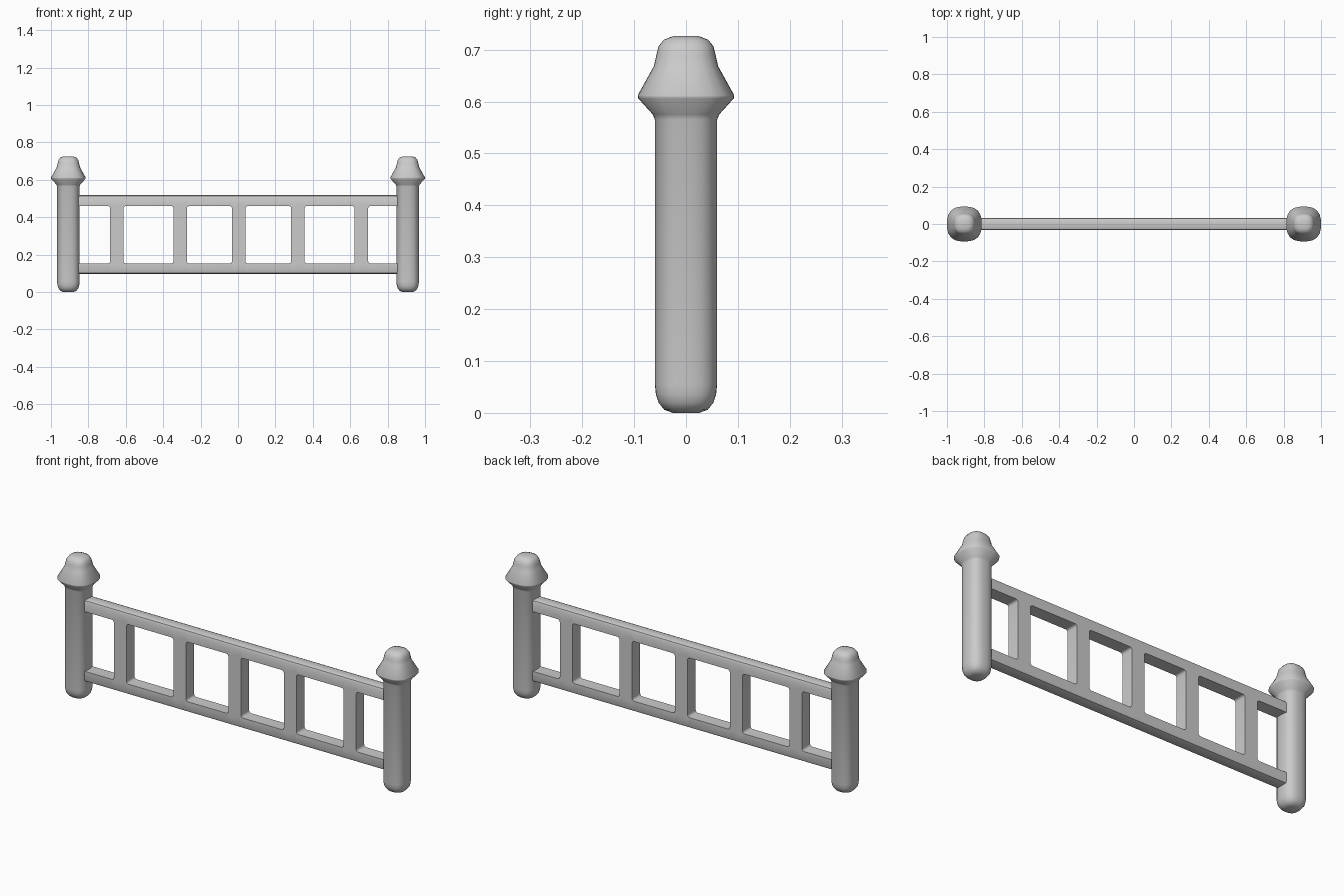
import bpy, bmesh, math

if "Cube" in bpy.data.objects:
    bpy.data.objects.remove(bpy.data.objects["Cube"])


def finish(name, bm, angle):
    bmesh.ops.recalc_face_normals(bm, faces=bm.faces)
    me = bpy.data.meshes.new(name)
    bm.to_mesh(me)
    bm.free()
    ob = bpy.data.objects.new(name, me)
    bpy.context.collection.objects.link(ob)
    bpy.ops.object.select_all(action='DESELECT')
    ob.select_set(True)
    bpy.context.view_layer.objects.active = ob
    bpy.ops.object.shade_smooth_by_angle(angle=math.radians(angle))
    return ob


# Posts: rounded-square section swept up a profile of (half width, height)
PROFILE = [(0.025, 0.0), (0.042, 0.006), (0.053, 0.02), (0.058, 0.036), (0.06, 0.055),
           (0.06, 0.565), (0.064, 0.575), (0.092, 0.606), (0.093, 0.612),
           (0.062, 0.668), (0.057, 0.69), (0.053, 0.706), (0.043, 0.719), (0.025, 0.726)]
SIDES, POWER = 24, 2.7


def post(name, x):
    bm = bmesh.new()
    rings = []
    for r, z in PROFILE:
        ring = []
        for i in range(SIDES):
            a = 2 * math.pi * i / SIDES
            c, s = math.cos(a), math.sin(a)
            k = r / (abs(c) ** POWER + abs(s) ** POWER) ** (1 / POWER)
            ring.append(bm.verts.new((x + k * c, k * s, z)))
        rings.append(ring)
    for lo, hi in zip(rings, rings[1:]):
        for i in range(SIDES):
            j = (i + 1) % SIDES
            bm.faces.new((lo[i], lo[j], hi[j], hi[i]))
    bm.faces.new(rings[0][::-1])
    bm.faces.new(rings[-1])
    return finish(name, bm, 48)


post("left_post", -0.907)
post("right_post", 0.907)

# Railing: two rails and five balusters as one connected frame
HALF_Y = 0.033
HALF_W = 0.036
CENTRES = [-0.648, -0.309, 0.004, 0.32, 0.66]
xs = [-0.86] + [c + s * HALF_W for c in CENTRES for s in (-1, 1)] + [0.86]
zs = [0.097, 0.153, 0.46, 0.519]

bm = bmesh.new()
grid = [[bm.verts.new((x, -HALF_Y, z)) for z in zs] for x in xs]
for i in range(len(xs) - 1):
    for j in range(3):
        if j != 1 or i % 2 == 1:
            bm.faces.new((grid[i][j], grid[i + 1][j], grid[i + 1][j + 1], grid[i][j + 1]))
ext = bmesh.ops.extrude_face_region(bm, geom=bm.faces[:], use_keep_orig=True)
bmesh.ops.translate(bm, vec=(0, 2 * HALF_Y, 0),
                    verts=[v for v in ext["geom"] if isinstance(v, bmesh.types.BMVert)])
bmesh.ops.recalc_face_normals(bm, faces=bm.faces)

# Fillets where balusters meet the rails
inner = [e for e in bm.edges
         if abs(e.verts[0].co.y - e.verts[1].co.y) > 0.01
         and 0.12 < e.verts[0].co.z < 0.5 and abs(e.verts[0].co.x) < 0.85]
bmesh.ops.bevel(bm, geom=inner, offset=0.012, segments=3, profile=0.5, affect='EDGES')

# Chamfers along the outer long edges of both rails
outer = [e for e in bm.edges
         if abs(e.verts[0].co.y - e.verts[1].co.y) < 1e-4
         and all(v.co.z < 0.1 or v.co.z > 0.515 for v in e.verts)
         and abs(e.verts[0].co.z - e.verts[1].co.z) < 1e-4]
bmesh.ops.bevel(bm, geom=outer, offset=0.014, segments=2, profile=0.5, affect='EDGES')
finish("railing", bm, 35)
